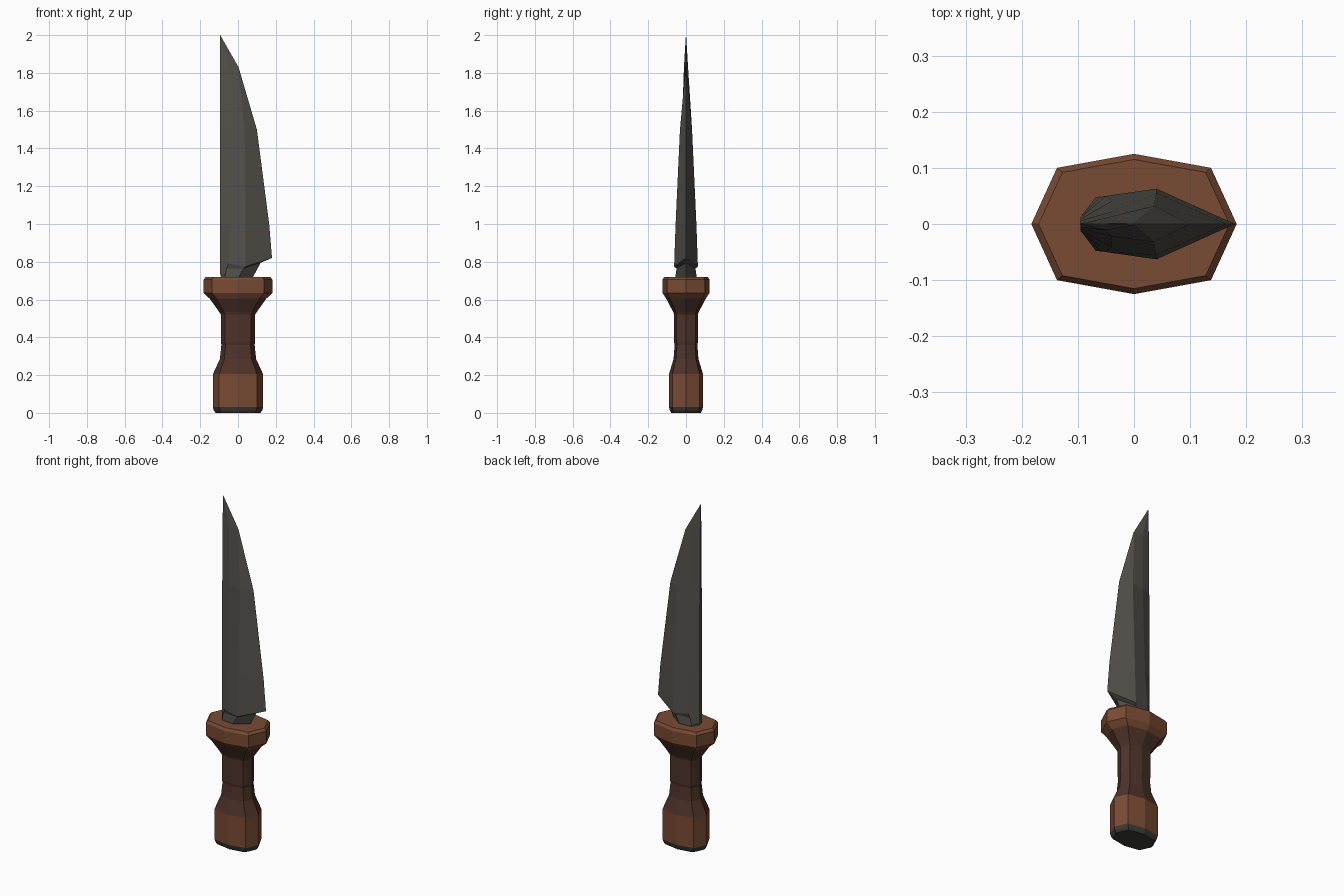
import bpy, bmesh

if "Cube" in bpy.data.objects:
    bpy.data.objects.remove(bpy.data.objects["Cube"])


def material(name, rgb):
    m = bpy.data.materials.new(name)
    m.diffuse_color = (*rgb, 1)
    m.use_nodes = True
    m.node_tree.nodes["Principled BSDF"].inputs["Base Color"].default_value = m.diffuse_color
    return m


def loft(name, loops, mat):
    """Skin a stack of equally sized point loops and cap both ends."""
    bm = bmesh.new()
    rings = [[bm.verts.new(p) for p in loop] for loop in loops]
    n = len(rings[0])
    for a, b in zip(rings, rings[1:]):
        for i in range(n):
            j = (i + 1) % n
            bm.faces.new((a[i], a[j], b[j], b[i]))
    bm.faces.new(rings[0])
    bm.faces.new(rings[-1])
    bmesh.ops.remove_doubles(bm, verts=bm.verts, dist=0.0005)
    bmesh.ops.recalc_face_normals(bm, faces=bm.faces)
    me = bpy.data.meshes.new(name)
    bm.to_mesh(me)
    bm.free()
    me.materials.append(mat)
    ob = bpy.data.objects.new(name, me)
    bpy.context.collection.objects.link(ob)
    return ob


OCT = [(1, 0), (.75, .8), (0, 1), (-.75, .8),
       (-1, 0), (-.75, -.8), (0, -1), (.75, -.8)]


def turned(name, profile, mat):
    """Eight-sided handle section from (z, half width, half depth) stations."""
    return loft(name, [[(x * w, y * d, z) for x, y in OCT] for z, w, d in profile], mat)


def blade_loop(edge, *side):
    """Closed cross-section from its cutting edge point and one mirrored side."""
    return [edge, *side, *[(x, -y, z) for x, y, z in reversed(side)]]


brown = material("brown_wood", (.19, .07, .034))
dark = material("dark_grip", (.075, .033, .022))
cap = material("dark_metal", (.045, .042, .036))
steel = material("steel", (.085, .08, .068))

# handle, bottom to top
turned("pommel_cap", [(0, .118, .078), (.012, .128, .085), (.03, .133, .09)], cap)
turned("pommel", [(.03, .133, .09), (.205, .133, .09)], brown)
turned("grip", [(.205, .133, .09), (.285, .096, .066), (.36, .088, .06),
                (.375, .091, .063), (.52, .091, .063), (.535, .1, .068),
                (.605, .15, .105)], dark)
turned("guard", [(.605, .15, .105), (.635, .183, .125),
                 (.705, .183, .125), (.72, .17, .115)], brown)

# blade: edge, ridge, flat, spine
loft("blade", [
    blade_loop((.06, 0, .69), (.0, .055, .69), (-.065, .045, .69), (-.085, .012, .69)),
    blade_loop((.085, 0, .73), (.01, .055, .73), (-.068, .048, .73), (-.095, .012, .74)),
    blade_loop((.12, 0, .795), (.03, .05, .765), (-.06, .048, .765), (-.095, .013, .77)),
    blade_loop((.18, 0, .82), (.04, .063, .775), (-.05, .05, .79), (-.095, .013, .8)),
    blade_loop((.165, 0, 1.0), (.04, .055, 1.0), (-.04, .041, 1.0), (-.095, .012, 1.0)),
    blade_loop((.1, 0, 1.5), (.035, .032, 1.5), (-.04, .022, 1.5), (-.095, .009, 1.5)),
    blade_loop((.003, 0, 1.83), (0, .002, 1.83), (-.05, .011, 1.83), (-.095, .006, 1.83)),
    blade_loop((-.094, 0, 2), (-.095, .0006, 2), (-.095, .0006, 2), (-.096, .0006, 2)),
], steel)
